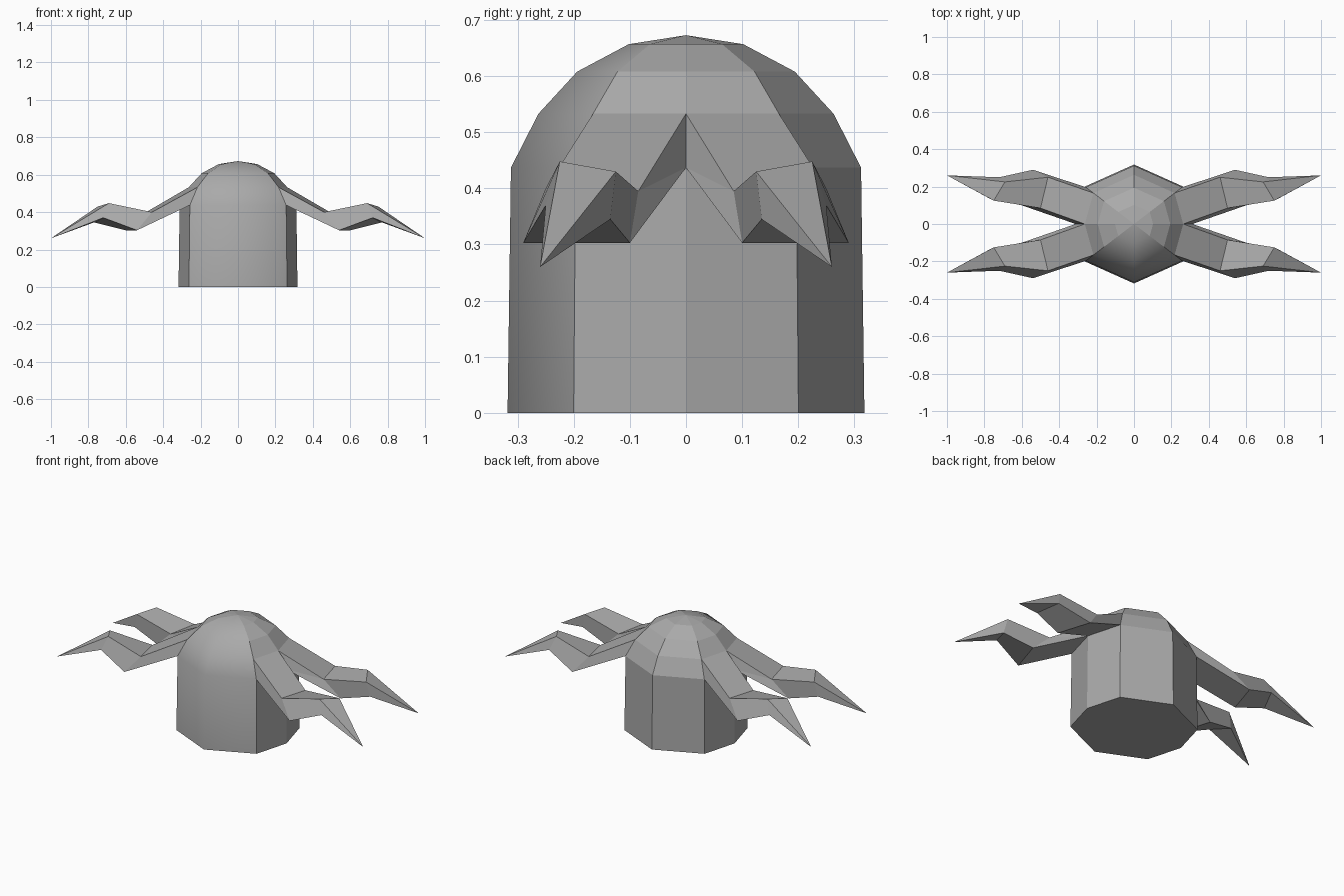
import bpy
import bmesh

cube = bpy.data.objects.get("Cube")
if cube:
    bpy.data.objects.remove(cube, do_unlink=True)

# One plain grey for the whole model
grey = bpy.data.materials.new("plain_grey")
grey.use_nodes = True
GREY = (0.4, 0.4, 0.4, 1)
grey.diffuse_color = GREY
grey.node_tree.nodes["Principled BSDF"].inputs["Base Color"].default_value = GREY


def loft(bm, sections, tip, skip=(), smooth_sides=()):
    """Bridge the sections in order and close the end at a point."""
    rings = [[bm.verts.new(p) for p in s] for s in sections]
    n = len(rings[0])
    for layer, (low, high) in enumerate(zip(rings, rings[1:])):
        for i in range(n):
            if (layer, i) in skip:
                continue
            j = (i + 1) % n
            face = bm.faces.new((low[i], low[j], high[j], high[i]))
            face.smooth = i in smooth_sides
    end = bm.verts.new(tip)
    for i in range(n):
        face = bm.faces.new((rings[-1][i], rings[-1][(i + 1) % n], end))
        face.smooth = i in smooth_sides
    return rings


def finish(bm, name):
    mesh = bpy.data.meshes.new(name)
    bm.to_mesh(mesh)
    bm.free()
    mesh.materials.append(grey)
    obj = bpy.data.objects.new(name, mesh)
    bpy.context.collection.objects.link(obj)
    return obj


def octagon(radius, z):
    a, b = radius * 0.825, radius * 0.63
    return [(radius, 0, z), (a, b, z), (0, radius, z), (-a, b, z),
            (-radius, 0, z), (-a, -b, z), (0, -radius, z), (a, -b, z)]


# Domed eight-sided body, left open where the arms join, soft at the front
profile = [(0.318, 0), (0.312, 0.437), (0.263, 0.533), (0.194, 0.608), (0.102, 0.657)]
bm = bmesh.new()
body_rings = loft(bm, [octagon(r, z) for r, z in profile], (0, 0, 0.673),
                  skip={(1, side) for side in (0, 3, 4, 7)}, smooth_sides=(5, 6))
bm.faces.new(reversed(body_rings[0]))
finish(bm, "body")

# Arm: root, elbow and wrist sections, then a pointed end
upper, lower = octagon(0.263, 0.533), octagon(0.312, 0.437)
root = [upper[0], lower[0], lower[1], upper[1]]
elbow = [(0.50, 0.085, 0.395), (0.60, 0.10, 0.303), (0.54, 0.29, 0.303), (0.46, 0.25, 0.40)]
wrist = [(0.75, 0.125, 0.43), (0.77, 0.135, 0.345), (0.72, 0.25, 0.37), (0.69, 0.225, 0.448)]
bm = bmesh.new()
arm_rings = loft(bm, [root, elbow, wrist], (1.0, 0.26, 0.26))
bmesh.ops.connect_verts(bm, verts=[arm_rings[0][1], arm_rings[1][0]])
arms = finish(bm, "arms")

# Mirror to all four corners
mirror = arms.modifiers.new("four_arms", "MIRROR")
mirror.use_axis = (True, True, False)
mirror.use_mirror_merge = False
